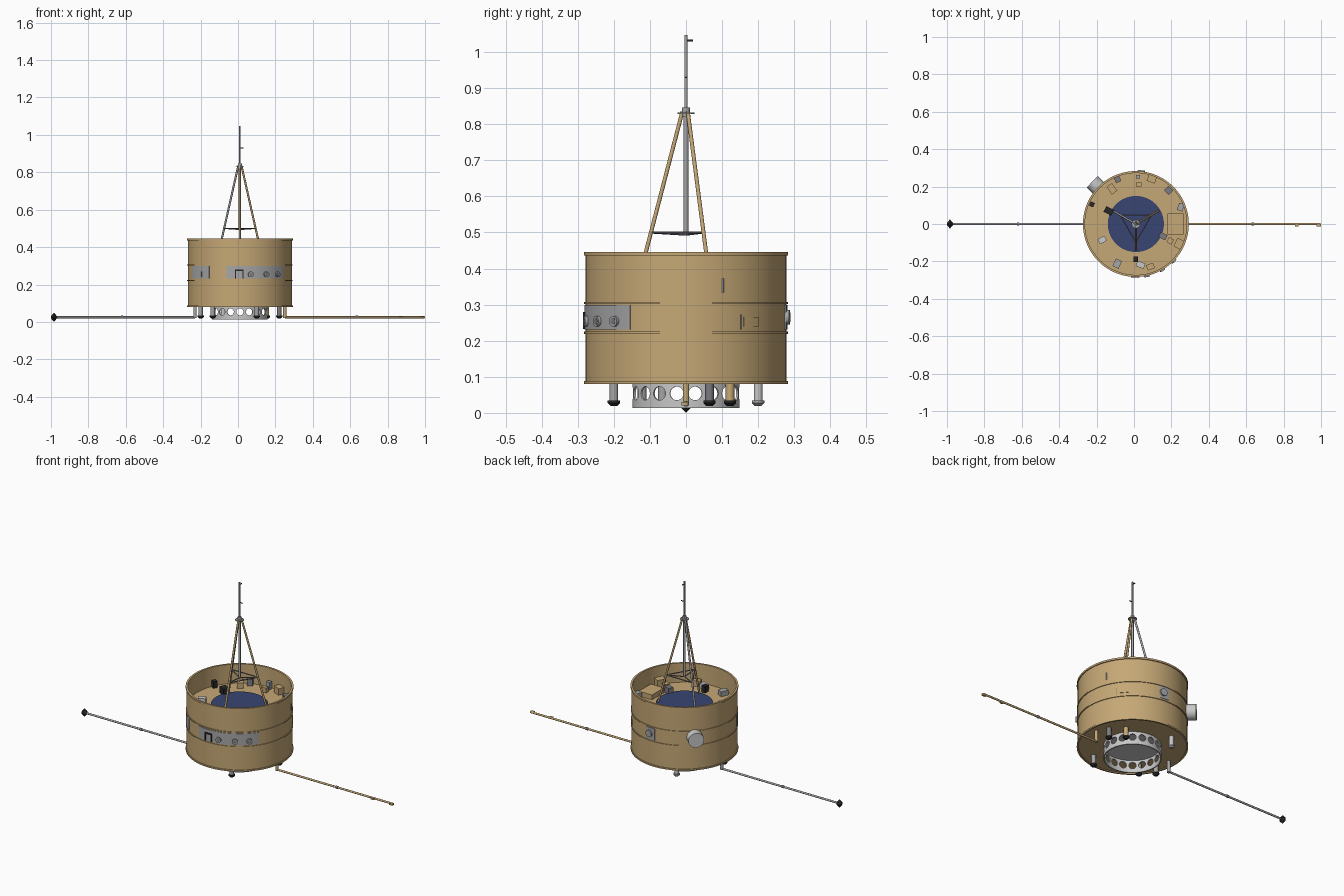
import bpy, bmesh, math
from mathutils import Vector, Matrix

if "Cube" in bpy.data.objects:
    bpy.data.objects.remove(bpy.data.objects["Cube"], do_unlink=True)

CX = 0.01  # drum axis


def material(name, rgb):
    m = bpy.data.materials.new(name)
    m.use_nodes = True
    m.diffuse_color = (*rgb, 1)
    m.node_tree.nodes["Principled BSDF"].inputs["Base Color"].default_value = (*rgb, 1)
    return m


TAN = material("tan", (0.56, 0.39, 0.18))
BLUE = material("dark blue", (0.04, 0.06, 0.17))
LIGHT = material("light grey", (0.58, 0.58, 0.58))
GREY = material("grey", (0.38, 0.38, 0.39))
STEEL = material("steel grey", (0.20, 0.20, 0.22))
BLACK = material("black", (0.02, 0.02, 0.02))


def finish(name, bm, mat, smooth=True):
    bmesh.ops.recalc_face_normals(bm, faces=bm.faces[:])
    me = bpy.data.meshes.new(name)
    bm.to_mesh(me)
    bm.free()
    me.materials.append(mat)
    ob = bpy.data.objects.new(name, me)
    bpy.context.collection.objects.link(ob)
    if smooth:
        bpy.ops.object.select_all(action='DESELECT')
        ob.select_set(True)
        bpy.context.view_layer.objects.active = ob
        bpy.ops.object.shade_smooth_by_angle(angle=math.radians(35))
    return ob


def lathe(name, profile, mat, centre=(CX, 0), start=0, end=360, closed=False, steps=96):
    """Turn an (r, z) profile around a vertical axis, from start to end degrees."""
    bm = bmesh.new()
    a = math.radians(start)
    vs = [bm.verts.new((centre[0] + r * math.cos(a), centre[1] + r * math.sin(a), z)) for r, z in profile]
    edges = [bm.edges.new(p) for p in zip(vs, vs[1:])]
    if closed:
        edges.append(bm.edges.new((vs[-1], vs[0])))
    bmesh.ops.spin(bm, geom=vs + edges, cent=(*centre, 0), axis=(0, 0, 1),
                   angle=math.radians(end - start), steps=steps)
    bmesh.ops.remove_doubles(bm, verts=bm.verts[:], dist=1e-5)
    if end - start < 360:
        bmesh.ops.holes_fill(bm, edges=bm.edges[:], sides=0)
    return finish(name, bm, mat)


def rod(name, a, b, r, mat, r2=None, seg=16):
    a, b = Vector(a), Vector(b)
    d = b - a
    m = Matrix.Translation((a + b) / 2) @ d.to_track_quat('Z', 'Y').to_matrix().to_4x4()
    bm = bmesh.new()
    bmesh.ops.create_cone(bm, cap_ends=True, segments=seg, radius1=r,
                          radius2=r if r2 is None else r2, depth=d.length, matrix=m)
    return finish(name, bm, mat)


def box(name, centre, size, mat, turn=0):
    bm = bmesh.new()
    m = Matrix.Translation(centre) @ Matrix.Rotation(math.radians(turn), 4, 'Z') @ Matrix.Diagonal((*size, 1))
    bmesh.ops.create_cube(bm, size=1, matrix=m)
    return finish(name, bm, mat, False)


def polar(r, deg, z):
    return (CX + r * math.cos(math.radians(deg)), r * math.sin(math.radians(deg)), z)


def rect(r0, r1, z0, z1):
    return [(r0, z0), (r1, z0), (r1, z1), (r0, z1)]


# Drum body: flanged outer wall, open top, recessed equipment deck
DECK = 0.335
lathe("drum_body", [(0, .085), (.274, .085), (.274, .08), (.283, .08), (.283, .088), (.278, .088),
                    (.278, .436), (.283, .436), (.283, .446), (.272, .446), (.272, DECK), (0, DECK)], TAN)
for i, z in enumerate((.219, .302)):
    lathe(f"drum_rib_{i}", rect(.275, .282, z, z + .006), TAN, closed=True)
lathe("antenna_dish_disc", [(.15, DECK - .002), (.15, DECK + .008), (0, DECK + .008)], BLUE)

# Instrument band on the drum wall
for name, a0, a1 in (("front_band", -104.5, -33.6), ("side_band", -156, -126), ("rear_band", 80, 91)):
    lathe(name, rect(.274, .281, .231, .299), GREY, start=a0, end=a1, closed=True, steps=20)
lathe("side_hatch", rect(.274, .281, .24, .266), TAN, start=35, end=46, closed=True, steps=6)
lathe("side_hatch_seam", rect(.274, .2795, .231, .272), STEEL, start=33, end=33.6, closed=True, steps=2)
box("band_slit", polar(.28, -137, .255), (.006, .008, .03), STEEL, -137)
for i, a in enumerate((-78, -60, -44.5)):
    rod(f"sensor_{i}", polar(.27, a, .254), polar(.289, a, .254), .015, GREY, seg=24)
    rod(f"sensor_lens_{i}", polar(.286, a, .254), polar(.29, a, .254), .009, STEEL, seg=24)
for i, (x, z, w, h) in enumerate(((-.013, .256, .007, .046), (.027, .256, .007, .046), (.007, .276, .047, .008))):
    box(f"sensor_frame_{i}", (x, -.281, z), (w, .009, h), BLACK)
rod("rear_sensor", polar(.27, 84, .265), polar(.289, 84, .265), .02, GREY, seg=24)
rod("rear_drum_sensor", polar(.26, 136, .272), polar(.325, 136, .272), .042, LIGHT, seg=40)

# Adapter ring under the drum, pierced by round holes
ring = lathe("adapter_ring", rect(.142, .148, .013, .086), LIGHT, closed=True, steps=90)
bm = bmesh.new()
for k in range(9):
    m = Matrix.Translation((CX, 0, .054)) @ Matrix.Rotation(math.radians(10 + 20 * k), 4, 'Z') \
        @ Matrix.Rotation(math.pi / 2, 4, 'Y')
    for side in (-1, 1):
        bmesh.ops.create_cone(bm, cap_ends=True, segments=24, radius1=.019, radius2=.019, depth=.04,
                              matrix=m @ Matrix.Translation((0, 0, side * .145)))
cutter = finish("hole_cutter", bm, LIGHT, False)
cutter.hide_render = True
mod = ring.modifiers.new("holes", 'BOOLEAN')
mod.operation, mod.object, mod.solver = 'DIFFERENCE', cutter, 'EXACT'
bpy.ops.object.select_all(action='DESELECT')
ring.select_set(True)
bpy.context.view_layer.objects.active = ring
bpy.ops.object.modifier_apply(modifier="holes")
bpy.data.objects.remove(cutter, do_unlink=True)
lathe("adapter_ceiling", [(.143, .086), (.143, .082), (0, .082)], LIGHT)

# Thrusters: three on each side, repeated by a half turn
for s in (1, -1):
    for n, (dx, y, tube, tip) in enumerate(((.21, .065, STEEL, BLACK), (.145, .122, TAN, BLACK),
                                            (-.09, .2, LIGHT, GREY if s > 0 else BLACK))):
        c = (CX + s * dx, s * y)
        if s < 0:
            tube = GREY
        rod(f"thruster_tube_{s}_{n}", (*c, .03), (*c, .09), .012, tube)
        lathe(f"thruster_nozzle_{s}_{n}", [(0, .019), (.009, .019), (.017, .027), (.017, .034), (0, .037)],
              tip, centre=c, steps=20)

# Side booms with elbows
BZ = .025
for name, x0, x1, mat in (("right_boom", -.23, -.985, GREY), ("left_boom", .25, .998, TAN)):
    rod(name, (x0, 0, BZ), (x1, 0, BZ), .0055, mat)
    rod(name + "_elbow", (x0, 0, BZ - .005), (x0, 0, .09), .009, mat)
    mid = -.62 if x0 < 0 else .635
    rod(name + "_joint", (mid - .006, 0, BZ), (mid + .006, 0, BZ), .008, STEEL)
rod("boom_tip_inner", (-.984, 0, BZ), (-.968, 0, BZ), .025, BLACK, .006, 4)
rod("boom_tip_outer", (-1, 0, BZ), (-.984, 0, BZ), .006, BLACK, .025, 4)
for i, (x, w) in enumerate(((.87, .02), (.988, .024))):
    box(f"boom_sensor_{i}", (x, -.007, BZ), (w, .012, .009), TAN)

# Antenna mast on a tripod
rod("lower_mast", (CX, 0, .495), (CX, 0, .84), .0065, GREY)
rod("upper_mast", (CX, 0, .84), (CX, 0, 1.047), .0045, GREY)
rod("mast_hub", (CX, 0, .82), (CX, 0, .846), .011, GREY)
rod("mast_flange", (CX, 0, .828), (CX, 0, .832), .023, GREY, seg=24)
rod("top_dipole", (CX, 0, 1.032), (CX, .019, 1.032), .003, BLACK)
rod("middle_dipole", (CX, 0, .93), (CX + .02, 0, .93), .0025, BLACK)
for a, mat in ((-90, TAN), (30, TAN), (150, GREY)):
    rod(f"tripod_leg_{a}", polar(.01, a, .835), polar(.14, a, DECK), .0055, mat)
    rod(f"tripod_brace_{a}", polar(.097, a, .5), polar(.097, a + 120, .5), .003, STEEL, seg=8)
    rod(f"tripod_spoke_{a}", polar(.097, a, .5), (CX, 0, .494), .003, STEEL, seg=8)

# Equipment boxes on the deck: x, y, width, depth, height, turn, colour
boxes = ((-.135, .07, .046, .034, .04, -28, BLACK), (-.17, -.085, .04, .03, .03, 28, LIGHT),
         (.01, -.188, .024, .03, .04, 0, BLACK), (-.09, -.212, .045, .035, .03, 65, GREY),
         (.035, -.218, .045, .03, .03, -20, LIGHT), (.088, -.228, .04, .03, .035, 20, TAN),
         (.25, .09, .03, .04, .04, -20, GREY), (.185, .18, .035, .035, .04, 45, STEEL),
         (.222, .0, .085, .11, .03, 0, TAN), (.155, -.065, .04, .03, .04, -25, STEEL),
         (.24, -.105, .04, .05, .05, -28, TAN), (.193, -.09, .03, .03, .04, -28, TAN),
         (.025, .212, .03, .022, .03, 0, TAN), (.095, .24, .045, .035, .04, -20, TAN),
         (-.118, .188, .05, .035, .035, -55, TAN), (-.088, .238, .03, .03, .04, 25, STEEL),
         (-.225, .105, .024, .024, .04, -25, BLACK), (.022, .253, .022, .02, .045, 0, GREY))
for i, (x, y, w, d, h, turn, mat) in enumerate(boxes):
    box(f"deck_box_{i}", (x, y, DECK + h / 2 - .002), (w, d, h), mat, turn)
